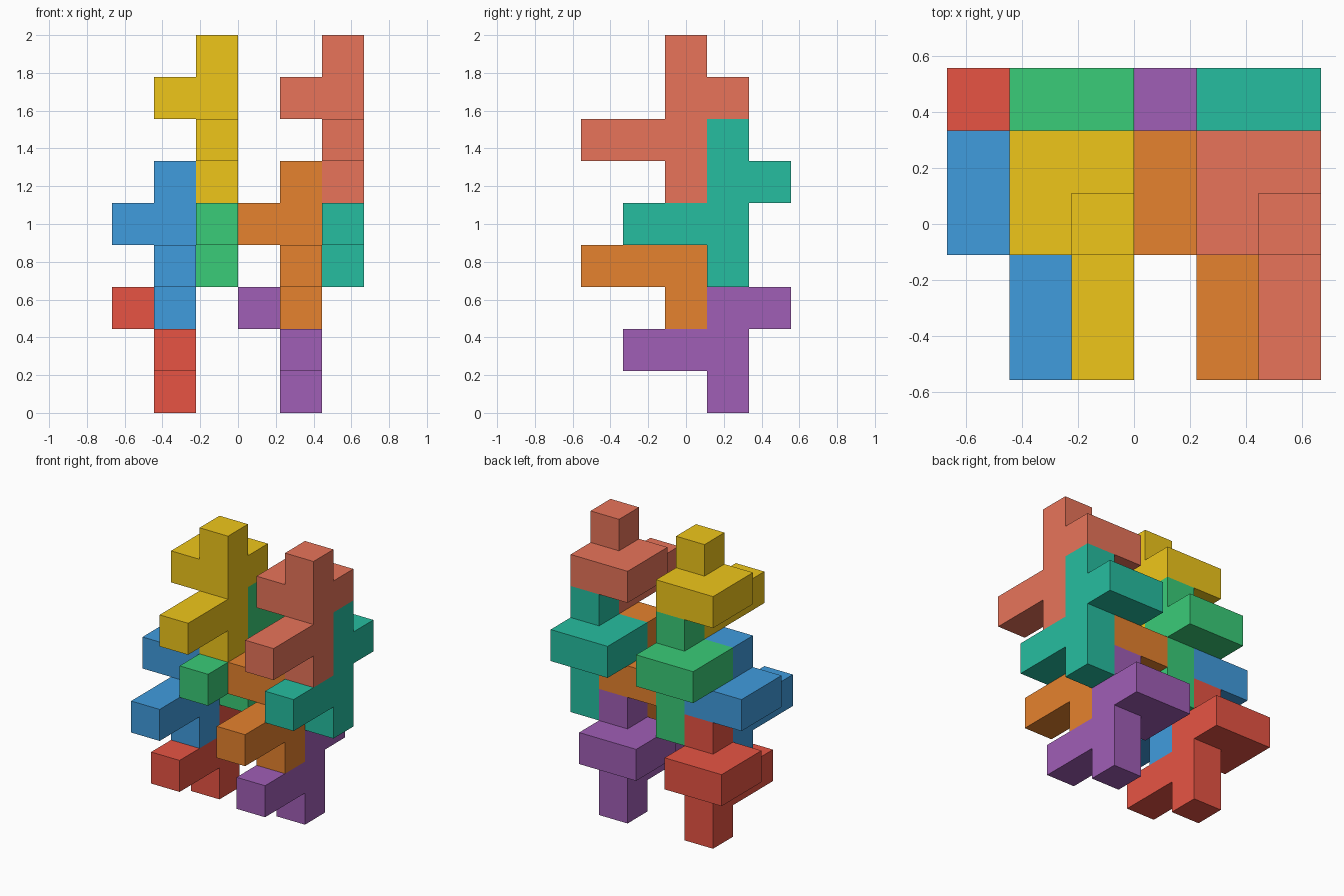
import bpy, bmesh
from mathutils import Vector, Color

if "Cube" in bpy.data.objects:
    bpy.data.objects.remove(bpy.data.objects["Cube"])

U = 2 / 9                                   # edge of one cube cell
ORIGIN = Vector((-3 * U, -2.5 * U, 0))      # corner of the cell grid

# Shared nine-cell puzzle piece, relative to the foot of its column
PIECE = {(0, 0, k) for k in range(4)}            # upright column
PIECE |= {(0, -1, 1), (0, -2, 1)}                # arm reaching forward
PIECE |= {(0, 1, 2), (-1, 1, 2), (-1, 0, 2)}     # square shelf, back left


def make_piece(name, foot, rgb):
    bm = bmesh.new()
    for cell in PIECE:
        centre = ORIGIN + (Vector(cell) + Vector(foot) + Vector((.5, .5, .5))) * U
        for axis in range(3):
            for sign in (-1, 1):
                step = [0, 0, 0]
                step[axis] = sign
                if tuple(c + s for c, s in zip(cell, step)) in PIECE:
                    continue                # inner wall between two cells
                n = Vector(step)
                a = Vector([1 if i == (axis + 1) % 3 else 0 for i in range(3)])
                b = n.cross(a)
                bm.faces.new([bm.verts.new(centre + (n + a * p + b * q) * U / 2)
                              for p, q in ((-1, -1), (1, -1), (1, 1), (-1, 1))])
    # Weld the cells and merge coplanar squares into clean flat faces
    bmesh.ops.remove_doubles(bm, verts=bm.verts, dist=1e-4)
    bmesh.ops.dissolve_limit(bm, angle_limit=0.01, verts=bm.verts, edges=bm.edges)
    mesh = bpy.data.meshes.new(name)
    bm.to_mesh(mesh)
    bm.free()
    # Paint, converted from screen colour to linear
    mat = bpy.data.materials.new(name + "_paint")
    linear = Color([c / 255 for c in rgb]).from_srgb_to_scene_linear()
    mat.diffuse_color = (*linear, 1)
    mat.use_nodes = True
    mat.node_tree.nodes["Principled BSDF"].inputs["Base Color"].default_value = mat.diffuse_color
    mesh.materials.append(mat)
    bpy.context.collection.objects.link(bpy.data.objects.new(name, mesh))


# Two interlocking stacks of four pieces: name, foot cell, screen colour
PIECES = [
    ("red_piece", (1, 3, 0), (231, 84, 68)),
    ("blue_piece", (1, 2, 2), (64, 156, 222)),
    ("green_piece", (2, 3, 3), (58, 204, 120)),
    ("yellow_piece", (2, 2, 5), (239, 198, 26)),
    ("purple_piece", (4, 3, 0), (160, 94, 182)),
    ("orange_piece", (4, 2, 2), (230, 130, 46)),
    ("teal_piece", (5, 3, 3), (38, 190, 160)),
    ("coral_piece", (5, 2, 5), (232, 116, 90)),
]
for name, foot, rgb in PIECES:
    make_piece(name, foot, rgb)
